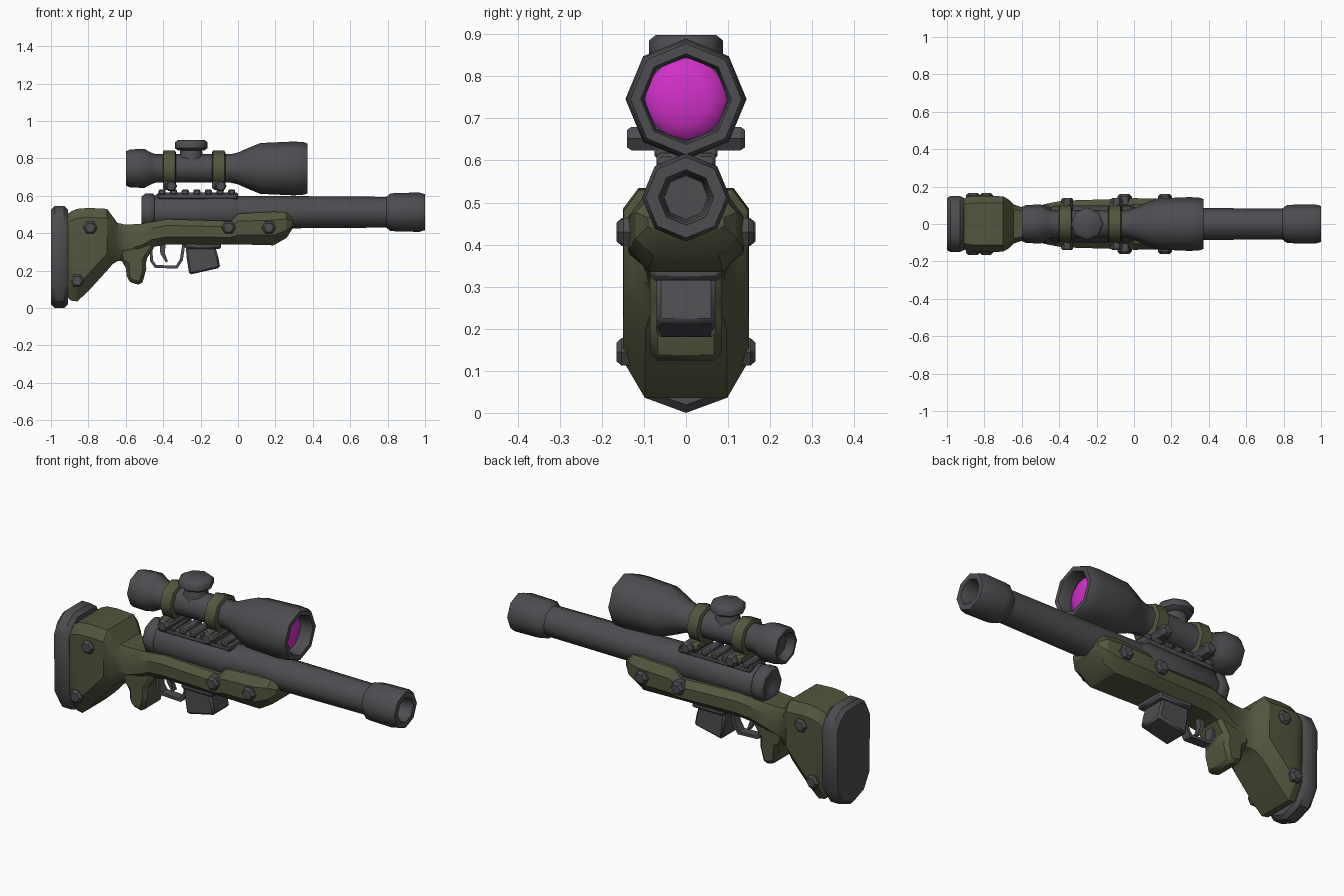
import bpy, bmesh, math
from mathutils import Vector


def material(name, rgb):
    m = bpy.data.materials.new(name)
    m.diffuse_color = (*rgb, 1)
    return m


GREY = material("dark grey", (0.075, 0.075, 0.083))
GREEN = material("olive green", (0.085, 0.092, 0.048))
PINK = material("magenta glass", (0.64, 0.03, 0.58))


def finish(name, bm, mat, bevel=0, angle=35):
    bmesh.ops.recalc_face_normals(bm, faces=bm.faces)
    me = bpy.data.meshes.new(name)
    bm.to_mesh(me)
    bm.free()
    ob = bpy.data.objects.new(name, me)
    bpy.context.collection.objects.link(ob)
    me.materials.append(mat)
    if bevel:
        mod = ob.modifiers.new("bevel", "BEVEL")
        mod.width, mod.segments = bevel, 1
        mod.limit_method, mod.angle_limit = "ANGLE", math.radians(40)
    bpy.ops.object.select_all(action="DESELECT")
    ob.select_set(True)
    bpy.context.view_layer.objects.active = ob
    bpy.ops.object.shade_smooth_by_angle(angle=math.radians(angle))
    return ob


def skin(bm, rings):
    """Join equal-length point rings and cap both ends."""
    vs = [[bm.verts.new(p) for p in r] for r in rings]
    n = len(vs[0])
    for a, b in zip(vs, vs[1:]):
        for i in range(n):
            bm.faces.new((a[i], a[(i + 1) % n], b[(i + 1) % n], b[i]))
    bm.faces.new(vs[0])
    bm.faces.new(vs[-1])


def lathe(name, profile, centre, mat, axis="X", sides=8, angle=50):
    """Turn (distance, radius) pairs around an axis through centre."""
    bm = bmesh.new()
    c = Vector(centre)
    rings = []
    for d, r in profile:
        ring = []
        for i in range(sides):
            t = 2 * math.pi * i / sides
            u, v = r * math.cos(t), r * math.sin(t)
            ring.append(c + Vector({"X": (d, u, v), "Y": (u, d, v), "Z": (u, v, d)}[axis]))
        rings.append(ring)
    skin(bm, rings)
    return finish(name, bm, mat, angle=angle)


def slab(name, outline, half, mat, bevel=0):
    """Side-view (x, z) outline extruded across y."""
    bm = bmesh.new()
    skin(bm, [[(x, s * half, z) for x, z in outline] for s in (-1, 1)])
    return finish(name, bm, mat, bevel)


def box(name, x0, x1, half, z0, z1, mat, bevel=0):
    return slab(name, [(x0, z0), (x1, z0), (x1, z1), (x0, z1)], half, mat, bevel)


def loft(name, stations, mat):
    """Chamfered-box sections: (x, bottom, top, half width)."""
    bm = bmesh.new()
    rings = []
    for x, b, t, w in stations:
        cb, ct = min(0.09, 0.3 * (t - b)), min(0.05, 0.25 * (t - b))
        half = [(0.65 * w, b), (w, b + cb), (w, t - ct), (0.75 * w, t)]
        rings.append([(x, y, z) for y, z in half] + [(x, -y, z) for y, z in half[::-1]])
    skin(bm, rings)
    return finish(name, bm, mat, angle=28)


# Butt pad: rounded plate extruded along x
side = [(0.095, 0.035), (0.145, 0.12), (0.15, 0.45), (0.12, 0.51), (0.07, 0.545)]
pad = [(0, 0)] + side + [(-y, z) for y, z in side[::-1]]
bm = bmesh.new()
skin(bm, [[(x, y * s, 0.27 + (z - 0.27) * s) for y, z in pad]
          for x, s in ((-1, 0.93), (-0.98, 1), (-0.93, 1), (-0.91, 0.93))])
finish("butt_pad", bm, GREY)

# Stock: butt, wrist and fore end in one body
loft("stock", [
    (-0.925, 0.07, 0.49, 0.125), (-0.895, 0.04, 0.515, 0.145),
    (-0.86, 0.035, 0.53, 0.15), (-0.80, 0.09, 0.535, 0.15),
    (-0.70, 0.20, 0.53, 0.148), (-0.67, 0.235, 0.49, 0.13),
    (-0.645, 0.25, 0.455, 0.105), (-0.60, 0.255, 0.445, 0.09),
    (-0.52, 0.285, 0.45, 0.095), (-0.46, 0.325, 0.46, 0.11),
    (-0.38, 0.34, 0.475, 0.125), (-0.04, 0.34, 0.465, 0.135),
    (0.00, 0.34, 0.505, 0.138), (0.19, 0.335, 0.515, 0.135),
    (0.26, 0.375, 0.51, 0.12), (0.295, 0.43, 0.475, 0.09)], GREEN)
slab("pistol_grip", [(-0.64, 0.32), (-0.63, 0.25), (-0.60, 0.23), (-0.595, 0.155),
                     (-0.57, 0.135), (-0.515, 0.12), (-0.49, 0.21), (-0.495, 0.255),
                     (-0.44, 0.335), (-0.50, 0.40)], 0.085, GREEN, 0.025)

# Stock screws on both sides
for i, (x, z) in enumerate([(-0.79, 0.43), (-0.86, 0.145), (-0.05, 0.43), (0.165, 0.43)]):
    for s, tag in ((-1, "right"), (1, "left")):
        w = 0.165 if x < -0.5 else 0.16
        lathe(f"stock_screw_{tag}_{i}", [(s * 0.1, 0.038), (s * (w - 0.012), 0.038), (s * w, 0.026)],
              (x, 0, z), GREY, "Y", 6, 30)

# Receiver, bolt end, barrel and hollow muzzle
Z = 0.512
lathe("receiver", [(-0.46, 0.08), (-0.43, 0.098), (-0.03, 0.1), (0.01, 0.085)], (0, 0, Z), GREY)
lathe("bolt_end", [(-0.495, 0.04), (-0.515, 0.06), (-0.515, 0.08), (-0.495, 0.098),
                   (-0.455, 0.098), (-0.44, 0.08)], (0, 0, 0.515), GREY)
lathe("barrel", [(-0.02, 0.088), (0.3, 0.086), (0.82, 0.082)], (0, 0, Z), GREY)
lathe("muzzle", [(0.79, 0.08), (0.815, 0.1), (0.85, 0.103), (0.97, 0.105), (1.0, 0.096),
                 (1.0, 0.066), (0.97, 0.058), (0.88, 0.052)], (0, 0, Z), GREY)

# Sight rail with teeth
box("sight_rail", -0.43, 0.0, 0.07, 0.58, 0.618, GREY, 0.008)
for i in range(7):
    x = -0.425 + i * 0.062
    box(f"rail_tooth_{i}", x, x + 0.038, 0.075, 0.605, 0.634, GREY, 0.006)

# Magazine, trigger and guard
box("magazine_well", -0.285, -0.09, 0.085, 0.315, 0.36, GREY, 0.01)
slab("magazine", [(-0.28, 0.34), (-0.275, 0.27), (-0.26, 0.178), (-0.095, 0.215),
                  (-0.105, 0.27), (-0.125, 0.34)], 0.07, GREY, 0.01)
slab("trigger_guard", [(-0.475, 0.35), (-0.47, 0.25), (-0.445, 0.215), (-0.325, 0.21),
                       (-0.295, 0.255), (-0.28, 0.35), (-0.297, 0.35), (-0.31, 0.262),
                       (-0.332, 0.226), (-0.438, 0.23), (-0.455, 0.257), (-0.458, 0.35)],
     0.025, GREY)
slab("trigger", [(-0.42, 0.35), (-0.415, 0.29), (-0.385, 0.243), (-0.375, 0.25),
                 (-0.392, 0.295), (-0.385, 0.35)], 0.015, GREY)

# Scope: eyepiece, tube and objective bell as one turned body
lathe("scope_body", [
    (-0.56, 0.055), (-0.585, 0.07), (-0.598, 0.078), (-0.598, 0.092), (-0.575, 0.102),
    (-0.50, 0.104), (-0.465, 0.085), (-0.44, 0.076), (-0.04, 0.076), (0.0, 0.085),
    (0.06, 0.112), (0.12, 0.136), (0.30, 0.144), (0.355, 0.14), (0.372, 0.132),
    (0.372, 0.108), (0.355, 0.102), (0.30, 0.1)], (0, 0, 0.746), GREY)
lathe("objective_lens", [(0.296, 0.1), (0.308, 0.094), (0.322, 0.06), (0.328, 0.02)],
      (0, 0, 0.746), PINK, sides=12)

# Elevation knob on top, and low side knobs
lathe("knob_stem", [(0.76, 0.065), (0.835, 0.06), (0.86, 0.05)], (-0.25, 0, 0), GREY, "Z")
lathe("elevation_knob", [(0.842, 0.07), (0.855, 0.088), (0.885, 0.088), (0.898, 0.072)],
      (-0.25, 0, 0), GREY, "Z")

# Scope mounting rings with clamp bolts
for tag, x in (("rear", -0.367), ("front", -0.103)):
    lathe(f"scope_ring_{tag}", [(-0.035, 0.09), (-0.03, 0.1), (0.03, 0.1), (0.035, 0.09)],
          (x, 0, 0.742), GREEN)
    box(f"ring_foot_{tag}", x - 0.035, x + 0.035, 0.112, 0.63, 0.68, GREEN, 0.012)
    lathe(f"ring_bolt_{tag}", [(-0.14, 0.024), (-0.13, 0.032), (0.13, 0.032), (0.14, 0.024)],
          (x + 0.01, 0, 0.652), GREY, "Y", 6, 30)
